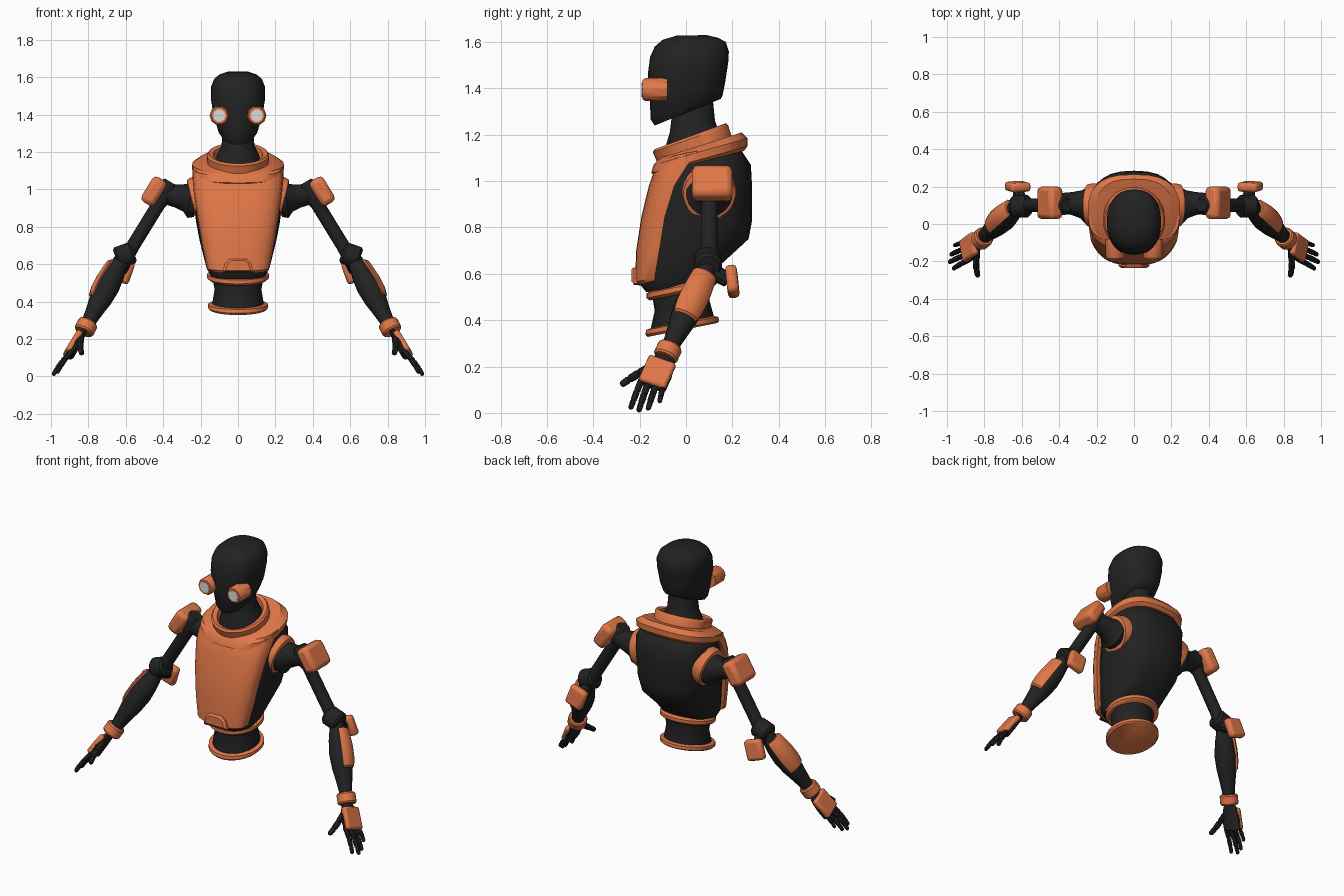
import bpy, bmesh, math
from mathutils import Vector, Matrix

if "Cube" in bpy.data.objects:
    bpy.data.objects.remove(bpy.data.objects["Cube"])


def material(name, rgb):
    m = bpy.data.materials.new(name)
    m.diffuse_color = (*rgb, 1)
    m.use_nodes = True
    m.node_tree.nodes["Principled BSDF"].inputs["Base Color"].default_value = m.diffuse_color
    return m


BLACK = material("matte black", (0.016, 0.016, 0.016))
ORANGE = material("burnt orange", (0.75, 0.185, 0.065))
WHITE = material("lens white", (0.72, 0.72, 0.74))


def finish(name, bm, mat, mirror=False, bevel=0.0, angle=35):
    bmesh.ops.recalc_face_normals(bm, faces=bm.faces)
    me = bpy.data.meshes.new(name)
    bm.to_mesh(me)
    bm.free()
    ob = bpy.data.objects.new(name, me)
    bpy.context.collection.objects.link(ob)
    me.materials.append(mat)
    bpy.ops.object.select_all(action='DESELECT')
    ob.select_set(True)
    bpy.context.view_layer.objects.active = ob
    bpy.ops.object.shade_smooth_by_angle(angle=math.radians(angle))
    if bevel:
        b = ob.modifiers.new("bevel", 'BEVEL')
        b.width, b.segments = bevel, 2
    if mirror:
        ob.modifiers.new("mirror", 'MIRROR').use_axis = (True, False, False)
    return ob


def loft(name, rings, mat, caps=True, **kw):
    """Skin a list of closed point rings; without caps the last joins the first."""
    bm = bmesh.new()
    vs = [[bm.verts.new(p) for p in r] for r in rings]
    n = len(vs[0])
    pairs = list(zip(vs, vs[1:])) + ([] if caps else [(vs[-1], vs[0])])
    for a, b in pairs:
        for i in range(n):
            j = (i + 1) % n
            bm.faces.new((a[i], a[j], b[j], b[i]))
    if caps:
        bm.faces.new(vs[0])
        bm.faces.new(vs[-1])
    return finish(name, bm, mat, **kw)


def spow(v, e):
    return math.copysign(abs(v) ** e, v)


def oval(front, back, w, e=1.0, n=28):
    """Tilted oval through a front and a back (y, z) point, half width w."""
    f, b = Vector((0, *front)), Vector((0, *back))
    mid, half = (f + b) / 2, (b - f) / 2
    ts = [2 * math.pi * i / n for i in range(n)]
    return [mid + Vector((w * spow(math.cos(t), e), 0, 0)) + half * spow(math.sin(t), e) for t in ts]


def ovals(name, rows, mat, e=1.0, **kw):
    return loft(name, [oval(*r, e=e) for r in rows], mat, **kw)


def frame(d, hint):
    d = Vector(d).normalized()
    u = Vector(hint)
    u = (u - d * u.dot(d)).normalized()
    return d, u, d.cross(u)


def tube(name, pts, radii, mat, hint=(0, 1, 0.01), flat=1.0, n=16, **kw):
    """Round limb along a path; flat scales the thickness along the hint."""
    pts = [Vector(p) for p in pts]
    d, u, v = frame(pts[-1] - pts[0], hint)
    ts = [2 * math.pi * (i + 0.5) / n for i in range(n)]
    rings = [[p + u * r * flat * math.cos(t) + v * r * math.sin(t) for t in ts]
             for p, r in zip(pts, radii)]
    return loft(name, rings, mat, **kw)


def pad(name, c, along, normal, size, mat, bevel):
    """Bevelled block: size is along, across, thickness."""
    d, u, v = frame(along, normal)
    rot = Matrix((d, v, u)).transposed().to_4x4()
    bm = bmesh.new()
    bmesh.ops.create_cube(bm, size=1, matrix=Matrix.Translation(c) @ rot @ Matrix.Diagonal((*size, 1)))
    return finish(name, bm, mat, mirror=True, bevel=bevel)


# Head and neck
ovals("head", [((-.135, 1.24), (.15, 1.355), .088), ((-.152, 1.265), (.158, 1.37), .105),
               ((-.157, 1.36), (.168, 1.42), .13), ((-.165, 1.46), (.182, 1.51), .145),
               ((-.155, 1.535), (.185, 1.56), .145), ((-.135, 1.58), (.172, 1.6), .128),
               ((-.10, 1.61), (.14, 1.618), .10), ((-.04, 1.628), (.09, 1.63), .055)], BLACK, e=.88, angle=50)
ovals("neck", [((-.10, 1.08), (.16, 1.18), .13), ((-.085, 1.16), (.14, 1.22), .11),
               ((-.07, 1.21), (.125, 1.26), .088), ((-.06, 1.29), (.115, 1.36), .08)], BLACK)

# Eye barrels with lenses
tube("eye_barrel", [(.1, -.08, 1.395), (.1, -.175, 1.395), (.1, -.187, 1.395)], [.052, .052, .044],
     ORANGE, n=10, mirror=True)
tube("eye_lens", [(.1, -.184, 1.395), (.1, -.191, 1.395)], [.033, .033], WHITE, n=10, mirror=True)

# Torso
ovals("torso", [((-.17, .52), (.10, .575), .15), ((-.195, .55), (.15, .64), .172),
                ((-.185, .7), (.27, .75), .205), ((-.165, .83), (.285, .83), .225),
                ((-.14, .96), (.285, .98), .235), ((-.11, 1.05), (.28, 1.07), .237),
                ((-.08, 1.09), (.24, 1.13), .21), ((-.06, 1.11), (.2, 1.16), .14)], BLACK, e=.78, angle=50)


# Chest plate: curved shell, each row an outer arc closed by an inner arc
def chest_row(zf, yf, zs, ys, w, n=12):
    ts = [math.radians(-90 + 180 * i / n) for i in range(n + 1)]

    def arc(w, yf):
        return [Vector((w * spow(math.sin(t), .75), ys + (yf - ys) * abs(math.cos(t)) ** .75,
                        zs + (zf - zs) * abs(math.cos(t)))) for t in ts]
    return arc(w, yf) + arc(w - .025, yf + .035)[::-1]


loft("chest_plate", [chest_row(*r) for r in [
    (.55, -.205, .57, -.13, .158), (.565, -.22, .58, -.135, .168), (.7, -.215, .7, -.115, .192),
    (.85, -.192, .85, -.09, .217), (.98, -.16, .98, -.05, .236), (1.04, -.14, 1.06, 0, .243),
    (1.09, -.11, 1.13, .05, .245)]], ORANGE)
loft("chest_buckle", [[Vector((x * k, y, .59 + (z - .59) * k)) for x, z in
                       [(-.082, .56), (-.07, .605), (-.045, .628), (.045, .628), (.07, .605), (.082, .56)]]
                      for y, k in [(-.19, 1), (-.225, 1), (-.236, .8)]], ORANGE)
loft("buckle_slot", [[Vector((x, y, z)) for x, z in [(-.08, .552), (-.08, .562), (.08, .562), (.08, .552)]]
                     for y in (-.2, -.226)], BLACK)

# Shoulder yoke and neck collar
ovals("shoulder_yoke", [((-.14, 1.03), (.25, 1.13), .225), ((-.15, 1.035), (.265, 1.15), .243),
                        ((-.14, 1.07), (.265, 1.185), .247), ((-.11, 1.1), (.24, 1.21), .205)], ORANGE, e=.75)
ovals("neck_collar", [((-.12, 1.07), (.2, 1.185), .163), ((-.143, 1.125), (.182, 1.24), .167),
                      ((-.135, 1.138), (.172, 1.25), .158), ((-.112, 1.135), (.152, 1.24), .132),
                      ((-.09, 1.07), (.15, 1.17), .12)], ORANGE, caps=False)

# Waist, belt and base
ovals("waist", [((-.155, .35), (.125, .4), .14), ((-.135, .44), (.1, .49), .125),
                ((-.15, .53), (.11, .56), .14)], BLACK)
ovals("waist_belt", [((-.155, .485), (.12, .545), .15), ((-.17, .495), (.135, .56), .165),
                     ((-.17, .515), (.135, .58), .165), ((-.155, .525), (.12, .59), .15)], ORANGE)
ovals("base_ring", [((-.165, .328), (.135, .388), .15), ((-.175, .338), (.143, .396), .16),
                    ((-.172, .358), (.14, .414), .16), ((-.15, .366), (.12, .418), .142)], ORANGE)

# Shoulders
tube("shoulder_ring", [(.19, .1, .958), (.222, .1, .95), (.246, .1, .944), (.25, .1, .943)],
     [.118, .118, .112, .1], ORANGE, n=24, mirror=True)
tube("shoulder_joint", [(.22, .1, .95), (.253, .1, .945), (.28, .105, .955), (.33, .11, .965), (.40, .11, .98)],
     [.1, .1, .076, .062, .055], BLACK, n=20, mirror=True)
ARM = Vector((.17, 0, -.28))
pad("shoulder_pad", (.45, .113, .99), ARM, (1, 0, .6), (.155, .175, .085), ORANGE, .025)

# Upper arm and elbow
tube("upper_arm", [(.36, .1, 1.04), (.375, .1, 1.02), (.405, .1, .955), (.425, .1, .92), (.56, .1, .70), (.61, .1, .62)],
     [.035, .052, .05, .037, .037, .042], BLACK, mirror=True)
tube("elbow", [(.558, .095, .665), (.57, .095, .66), (.64, .095, .635), (.652, .095, .63)],
     [.048, .06, .06, .048], BLACK, n=20, mirror=True)
tube("elbow_link", [(.6, .09, .63), (.62, .18, .57)], [.04, .03], BLACK, hint=(1, 0, 0), n=10, mirror=True)
pad("elbow_pad", (.622, .2, .567), (.35, .1, -1), (0, 1, .15), (.125, .115, .05), ORANGE, .018)

# Forearm with curved guard
ELBOW, WRIST = Vector((.615, .1, .64)), Vector((.815, -.08, .26))
OUT = (1, .2, .3)


def along(t):
    return ELBOW.lerp(WRIST, t)


tube("forearm", [along(t) for t in (0, .12, .25, .42, .6, .75, .9, 1.05)],
     [.036, .046, .058, .066, .06, .048, .038, .036], BLACK, hint=OUT, mirror=True)
D, U, V = frame(WRIST - ELBOW, OUT)


def guard_row(t, r):
    arc = [math.radians(a) for a in range(-56, 57, 16)]
    return [along(t) + (U * math.cos(a) + V * math.sin(a)) * q
            for q, s in ((r, 1), (r - .03, -1)) for a in arc[::s]]


loft("forearm_guard", [guard_row(*r) for r in [(.12, .056), (.15, .066), (.35, .076), (.5, .076), (.6, .068), (.62, .058)]],
     ORANGE, mirror=True)
tube("wrist_band", [along(t) for t in (.92, .94, 1.04, 1.06)], [.048, .055, .055, .048], ORANGE,
     hint=OUT, mirror=True)

# Hand
HAND, BACK = Vector((.08, -.06, -.13)), (.9, 0, .5)
tube("palm", [(.82, -.085, .25), (.84, -.1, .215), (.868, -.125, .17), (.897, -.147, .115)],
     [.036, .055, .068, .064], BLACK, hint=BACK, flat=.38, n=12, mirror=True)
pad("hand_guard", (.883, -.124, .175), HAND, BACK, (.135, .125, .036), ORANGE, .013)


def digit(name, a, b, r, sag):
    """Finger with two narrow joints."""
    a, b = Vector(a), Vector(b)
    pts, rad = [], []
    for t, k in [(0, 1), (.36, 1), (.40, .75), (.44, 1), (.68, .95), (.72, .7), (.76, .9), (.95, .8), (1, .45)]:
        pts.append(a.lerp(b, t) + Vector((-.8, 0, -.4)) * sag * math.sin(math.pi * t))
        rad.append(r * k)
    tube(name, pts, rad, BLACK, hint=BACK, n=8, mirror=True)


digit("index_finger", (.885, -.193, .14), (.968, -.24, .018), .0145, -.006)
digit("middle_finger", (.898, -.165, .125), (.99, -.205, .006), .015, -.006)
digit("ring_finger", (.9, -.13, .12), (.982, -.165, .014), .0145, -.006)
digit("little_finger", (.893, -.095, .13), (.962, -.115, .045), .013, -.006)
digit("thumb", (.84, -.15, .2), (.835, -.282, .12), .018, -.008)
